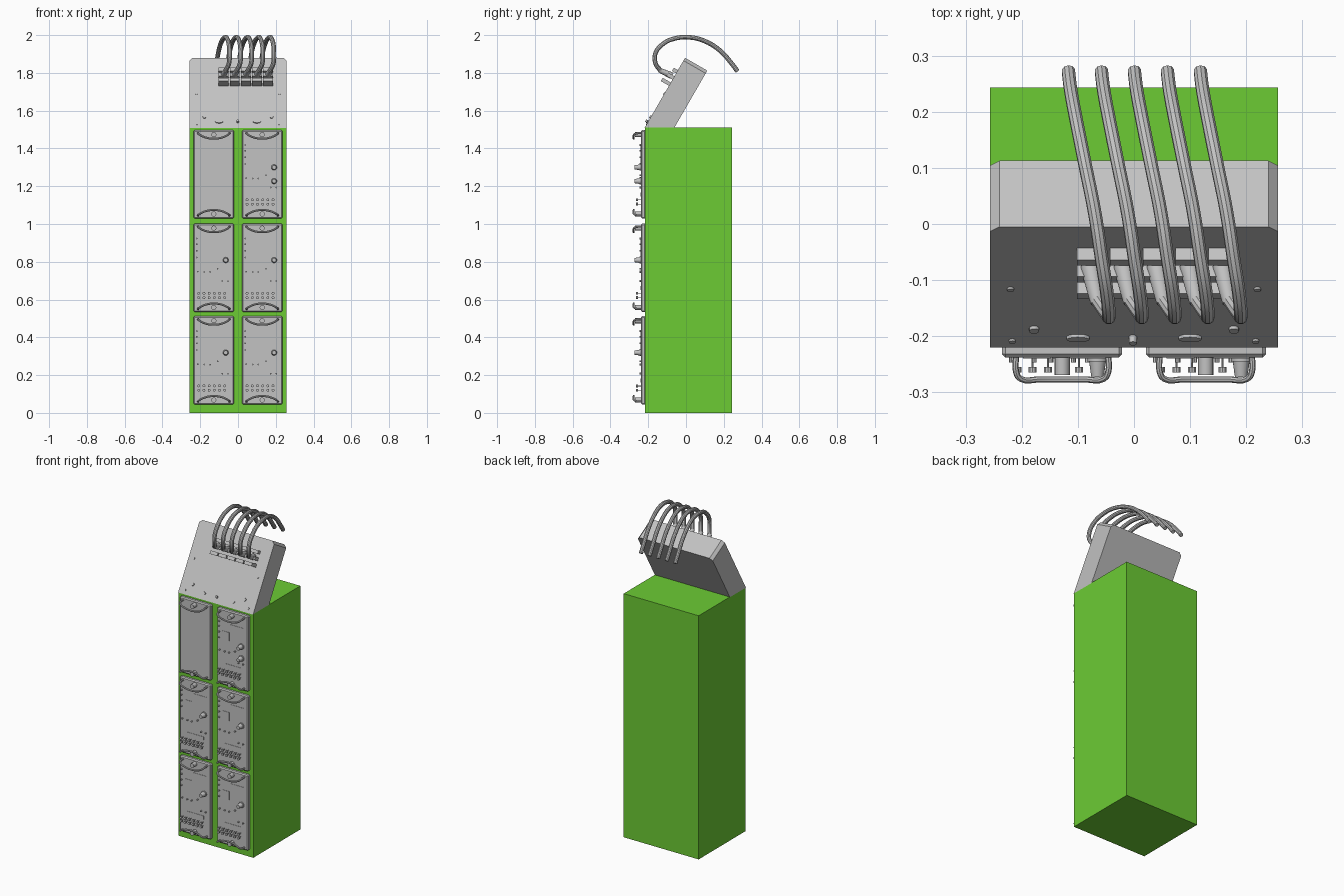
import bpy, bmesh, math
from mathutils import Matrix, Vector

if "Cube" in bpy.data.objects:
    bpy.data.objects.remove(bpy.data.objects["Cube"])


def material(name, rgb):
    m = bpy.data.materials.new(name)
    m.diffuse_color = (*rgb, 1)
    m.use_nodes = True
    m.node_tree.nodes["Principled BSDF"].inputs["Base Color"].default_value = m.diffuse_color
    return m


GREEN = material("cabinet green", (0.15, 0.60, 0.034))
GREY = material("metal grey", (0.54, 0.54, 0.54))


def frame(origin, up, out):
    """Local frame: x = right, y = up the surface, z = away from the surface."""
    m = Matrix((Vector((1, 0, 0)), Vector(up), Vector(out))).transposed().to_4x4()
    m.translation = origin
    return m


def finish(bm, name, mat, smooth=True):
    bmesh.ops.recalc_face_normals(bm, faces=bm.faces)
    me = bpy.data.meshes.new(name)
    bm.to_mesh(me)
    bm.free()
    ob = bpy.data.objects.new(name, me)
    bpy.context.collection.objects.link(ob)
    me.materials.append(mat)
    if smooth:
        smooth_object(ob)
    return ob


def smooth_object(ob):
    bpy.ops.object.select_all(action='DESELECT')
    ob.select_set(True)
    bpy.context.view_layer.objects.active = ob
    bpy.ops.object.shade_smooth_by_angle(angle=math.radians(35))


def box(bm, f, x0, x1, y0, y1, z0, z1, bevel=0):
    m = f @ Matrix.Translation(((x0 + x1) / 2, (y0 + y1) / 2, (z0 + z1) / 2))
    m = m @ Matrix.Diagonal((x1 - x0, y1 - y0, z1 - z0, 1))
    vs = bmesh.ops.create_cube(bm, size=1, matrix=m)["verts"]
    if bevel:
        edges = list({e for v in vs for e in v.link_edges})
        bmesh.ops.bevel(bm, geom=edges, offset=bevel, segments=1, affect='EDGES')


def peg(bm, f, x, y, z0, z1, r, r2=None, sides=12, stretch=1):
    m = f @ Matrix.Translation((x, y, (z0 + z1) / 2)) @ Matrix.Diagonal((stretch, 1, 1, 1))
    bmesh.ops.create_cone(bm, cap_ends=True, segments=sides, radius1=r,
                          radius2=r if r2 is None else r2, depth=z1 - z0, matrix=m)


def tube(name, pts, radius, sides=3, res=6):
    cu = bpy.data.curves.new(name, 'CURVE')
    cu.dimensions = '3D'
    cu.bevel_depth = radius
    cu.bevel_resolution = sides
    cu.resolution_u = res
    cu.use_fill_caps = True
    sp = cu.splines.new('BEZIER')
    sp.bezier_points.add(len(pts) - 1)
    for bp, p in zip(sp.bezier_points, pts):
        bp.co = p
        bp.handle_left_type = bp.handle_right_type = 'AUTO'
    ob = bpy.data.objects.new(name, cu)
    bpy.context.collection.objects.link(ob)
    cu.materials.append(GREY)
    bpy.ops.object.select_all(action='DESELECT')
    ob.select_set(True)
    bpy.context.view_layer.objects.active = ob
    bpy.ops.object.convert(target='MESH')
    smooth_object(bpy.context.view_layer.objects.active)


# cabinet body
bm = bmesh.new()
box(bm, Matrix(), -0.257, 0.257, -0.217, 0.243, 0, 1.51)
finish(bm, "cabinet", GREEN, smooth=False)

# tilted hood: chamfered outline pushed back, cut off level with the cabinet top
C, S = math.cos(math.radians(30)), 0.5
tilt = frame((0, -0.005, 1.88), (0, S, C), (0, -C, S))
bm = bmesh.new()
w, c = 0.257, 0.017
outline = [(-w, -0.45), (w, -0.45), (w, -c), (w - c, 0), (-w + c, 0), (-w, -c)]
face = bm.faces.new([bm.verts.new(tilt @ Vector((x, y, 0))) for x, y in outline])
ext = bmesh.ops.extrude_face_region(bm, geom=[face])
back = [g for g in ext["geom"] if isinstance(g, bmesh.types.BMVert)]
bmesh.ops.translate(bm, verts=back, vec=tilt.to_3x3() @ Vector((0, 0, -0.136)))
cut = bmesh.ops.bisect_plane(bm, geom=bm.verts[:] + bm.edges[:] + bm.faces[:],
                             plane_co=(0, 0, 1.508), plane_no=(0, 0, 1), clear_inner=True)
bmesh.ops.holes_fill(bm, edges=[e for e in bm.edges if e.is_boundary])
finish(bm, "hood", GREY, smooth=False)

# screws and oval lugs on the hood
bm = bmesh.new()
for sx in (-1, 1):
    peg(bm, tilt, sx * 0.178, -0.362, -0.002, 0.006, 0.009)
    peg(bm, tilt, sx * 0.22, -0.22, -0.002, 0.004, 0.006)
    peg(bm, tilt, sx * 0.217, -0.405, -0.002, 0.004, 0.006)
    peg(bm, tilt, sx * 0.1, -0.392, -0.002, 0.006, 0.009, stretch=2.3)
peg(bm, tilt, -0.002, -0.392, -0.002, 0.014, 0.007)
finish(bm, "hood_screws", GREY)

# five sockets with stepped ribs, each feeding a cable over the top
PATH = [(0.012, -0.135, 1.812), (0.03, -0.161, 1.85), (0.033, -0.163, 1.90),
        (0.03, -0.125, 1.951), (0.02, -0.06, 1.982), (0.008, 0.02, 1.988),
        (-0.008, 0.1, 1.968), (-0.024, 0.18, 1.918), (-0.035, 0.24, 1.852),
        (-0.039, 0.273, 1.808)]
for i in range(5):
    bx = -0.078 + 0.0588 * i
    bm = bmesh.new()
    for k in range(3):
        s = 0.075 + 0.038 * k
        box(bm, tilt, bx - 0.024, bx + 0.028, -s - 0.02, -s, -0.005, 0.025 + 0.0125 * k)
    a, b = Vector((bx, -0.075, 1.785)), Vector((bx + PATH[0][0], *PATH[0][1:]))
    rot = (b - a).to_track_quat('Z', 'Y').to_matrix().to_4x4()
    peg(bm, Matrix.Translation(a) @ rot, 0, 0, 0, (b - a).length + 0.006, 0.018, 0.0125, 16)
    finish(bm, f"cable_socket_{i + 1}", GREY)
    tube(f"cable_{i + 1}", [(bx + x, y, z) for x, y, z in PATH], 0.0122, res=5)

# six front modules: plate, two bow handles, latches, knobs and buttons
for col, cx in enumerate((-0.128, 0.128)):
    for row, cz in enumerate((0.278, 0.768, 1.263)):
        tag = f"{'left' if col == 0 else 'right'}_{row + 1}"
        f = frame((cx, -0.217, cz), (0, 0, 1), (0, -1, 0))
        bm = bmesh.new()
        box(bm, f, -0.107, 0.107, -0.234, 0.234, -0.004, 0.021, 0.006)
        finish(bm, "module_plate_" + tag, GREY, smooth=False)

        bm = bmesh.new()
        for sy in (-1, 1):
            peg(bm, f, 0, sy * 0.21, 0.018, 0.052, 0.0135, sides=16)
            arc = [(-0.082, 0.218, 0.016), (-0.082, 0.216, 0.047), (-0.074, 0.209, 0.059),
                   (-0.04, 0.194, 0.06), (0, 0.189, 0.06)]
            arc += [(-x, y, z) for x, y, z in arc[-2::-1]]
            tube(f"handle_{'top' if sy > 0 else 'bottom'}_{tag}",
                 [f @ Vector((x, sy * y, z)) for x, y, z in arc], 0.0055, sides=2, res=4)
        finish(bm, "latches_" + tag, GREY)

        if col == 0 and row == 2:      # the upper left module is blank
            continue
        twin = row == 2
        bm = bmesh.new()
        for y in ((0.037, -0.036) if twin else (0.041,)):
            peg(bm, f, 0.063, y, 0.018, 0.028, 0.018, sides=20)
            peg(bm, f, 0.063, y, 0.028, 0.056, 0.015, 0.011, sides=20)
        finish(bm, "knobs_" + tag, GREY)

        # mushroom buttons in two rows
        bm = bmesh.new()
        for i in range(6):
            for y in (-0.135, -0.158):
                x = -0.08 + 0.0275 * i
                peg(bm, f, x, y, 0.02, 0.04, 0.002, sides=6)
                peg(bm, f, x, y, 0.038, 0.048, 0.0075, sides=10)
        finish(bm, "buttons_" + tag, GREY)

        # indicator pins
        bm = bmesh.new()
        for x, y in ((-0.09, 0.155), (-0.09, 0.125), (-0.09, 0.09), (-0.09, 0.055),
                     (-0.085, -0.02), (-0.05, -0.022), (-0.02, -0.022), (0.02, -0.005),
                     (0.045, -0.07), (0.075, -0.07)):
            peg(bm, f, x, y, 0.018, 0.03, 0.0045, sides=8)
        finish(bm, "indicator_pins_" + tag, GREY)

        # thin raised guide lines
        bm = bmesh.new()
        for x0, x1, y0, y1 in ((-0.01, 0.08, 0.15, 0.153), (0.077, 0.08, 0.09, 0.15),
                               (-0.07, -0.02, 0.097, 0.101), (-0.023, -0.02, 0.05, 0.097),
                               (-0.05, 0.06, -0.1, -0.097), (0.057, 0.06, -0.118, -0.1)):
            box(bm, f, x0, x1, y0, y1, 0.02, 0.023)
        finish(bm, "guide_lines_" + tag, GREY, smooth=False)
